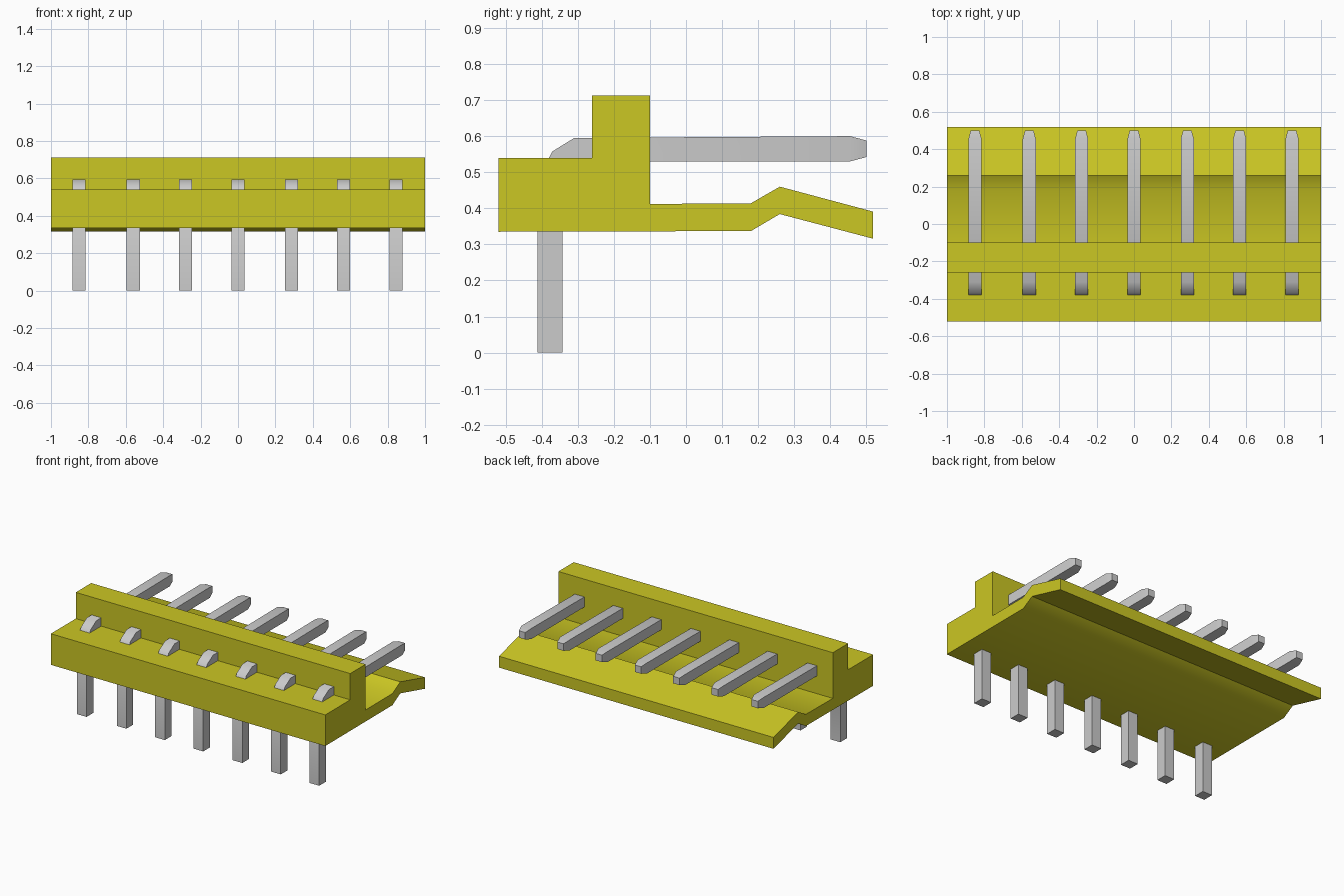
import bpy, bmesh, math

cube = bpy.data.objects.get("Cube")
if cube:
    bpy.data.objects.remove(cube, do_unlink=True)


def make_material(name, rgb):
    mat = bpy.data.materials.new(name)
    mat.use_nodes = True
    mat.diffuse_color = (*rgb, 1)
    mat.node_tree.nodes["Principled BSDF"].inputs["Base Color"].default_value = (*rgb, 1)
    return mat


yellow = make_material("yellow_plastic", (0.60, 0.57, 0.017))
grey = make_material("grey_metal", (0.60, 0.60, 0.60))


def finish(bm, name, mat, x=0.0):
    bmesh.ops.recalc_face_normals(bm, faces=bm.faces)
    mesh = bpy.data.meshes.new(name)
    bm.to_mesh(mesh)
    bm.free()
    mesh.materials.append(mat)
    obj = bpy.data.objects.new(name, mesh)
    bpy.context.collection.objects.link(obj)
    obj.location.x = x
    bpy.ops.object.select_all(action='DESELECT')
    obj.select_set(True)
    bpy.context.view_layer.objects.active = obj
    bpy.ops.object.shade_smooth_by_angle(angle=math.radians(35))
    return obj


# Housing: side profile (y, z) extruded along the full width
profile = [(-0.52, 0.335), (-0.52, 0.54), (-0.26, 0.54), (-0.26, 0.713),
           (-0.10, 0.713), (-0.10, 0.412), (0.18, 0.414), (0.26, 0.46),
           (0.518, 0.391), (0.518, 0.316), (0.26, 0.384), (0.18, 0.337)]
bm = bmesh.new()
face = bm.faces.new([bm.verts.new((-1, y, z)) for y, z in profile])
ext = bmesh.ops.extrude_face_region(bm, geom=[face])
bmesh.ops.translate(bm, vec=(2, 0, 0),
                    verts=[v for v in ext["geom"] if isinstance(v, bmesh.types.BMVert)])
finish(bm, "housing", yellow)

# Bent pin sections: inner point (y, z), outer point (y, z), half width
sections = [((-0.342, 0.0), (-0.412, 0.0), 0.035),
            ((-0.342, 0.48), (-0.412, 0.48), 0.035),
            ((-0.330, 0.505), (-0.380, 0.54), 0.035),
            ((-0.315, 0.52), (-0.370, 0.558), 0.035),
            ((-0.280, 0.53), (-0.310, 0.595), 0.035),
            ((0.455, 0.53), (0.455, 0.60), 0.035),
            ((0.50, 0.542), (0.50, 0.588), 0.023)]


def make_pin(name, x):
    bm = bmesh.new()
    rings = [[bm.verts.new((sx, *p)) for sx, p in
              ((-w, inner), (w, inner), (w, outer), (-w, outer))]
             for inner, outer, w in sections]
    for a, b in zip(rings, rings[1:]):
        for i in range(4):
            j = (i + 1) % 4
            bm.faces.new((a[i], a[j], b[j], b[i]))
    bm.faces.new(rings[0])
    bm.faces.new(rings[-1])
    finish(bm, name, grey, x)


# Row of seven pins
for n, x in enumerate((-0.85, -0.56, -0.28, 0.0, 0.285, 0.565, 0.845), 1):
    make_pin(f"pin_{n}", x)
